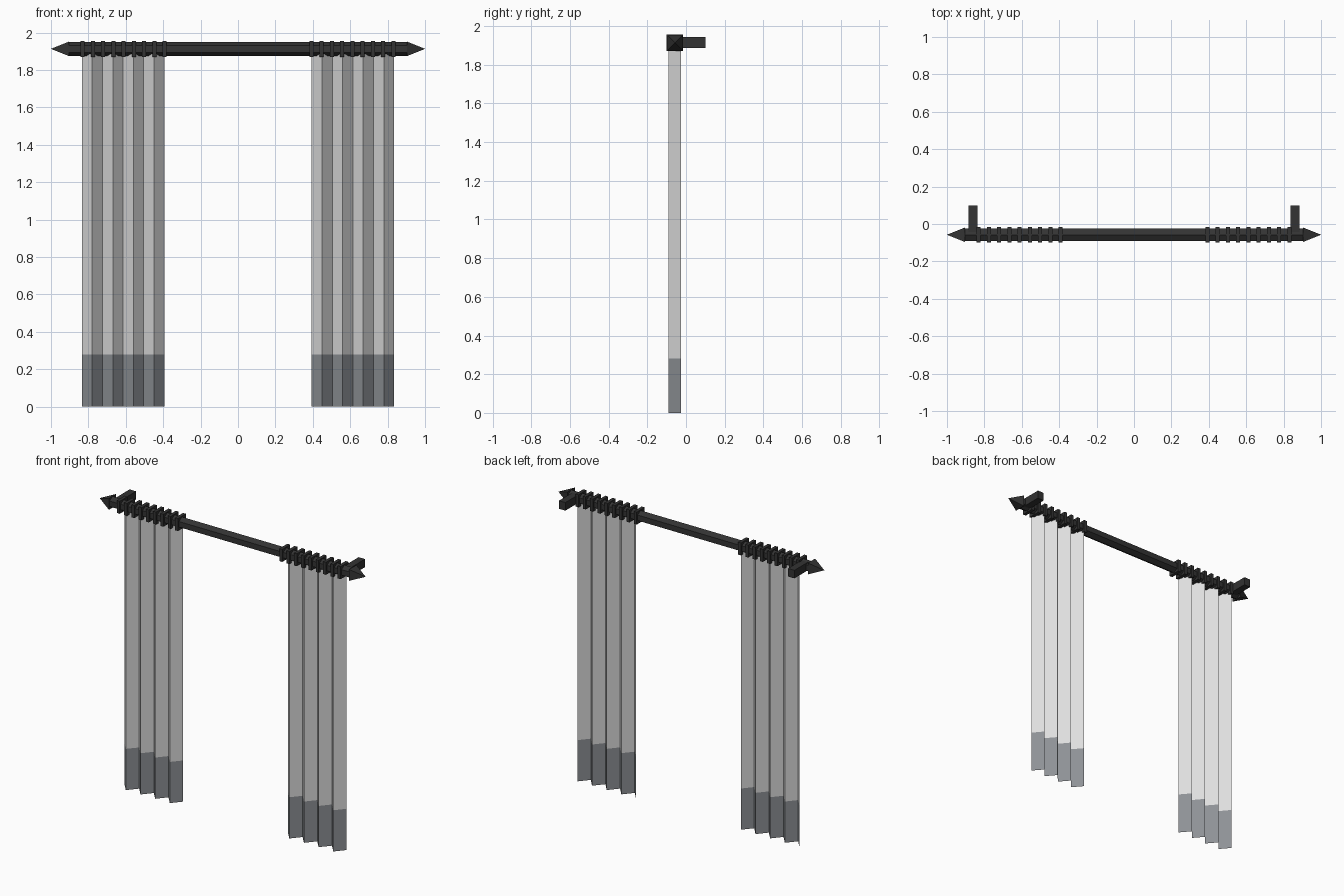
import bpy, bmesh, math
from mathutils import Matrix

if "Cube" in bpy.data.objects:
    bpy.data.objects.remove(bpy.data.objects["Cube"])

ROD_Y, ROD_Z = -0.0575, 1.913


def material(name, rgb):
    m = bpy.data.materials.new(name)
    m.diffuse_color = (*rgb, 1)
    m.use_nodes = True
    m.node_tree.nodes["Principled BSDF"].inputs["Base Color"].default_value = m.diffuse_color
    return m


black = material("black metal", (0.033, 0.033, 0.033))
cloth = material("pale cloth", (0.73, 0.73, 0.73))
trim = material("grey trim", (0.27, 0.285, 0.305))


def finish(bm, name, *mats):
    me = bpy.data.meshes.new(name)
    bm.to_mesh(me)
    bm.free()
    ob = bpy.data.objects.new(name, me)
    for m in mats:
        me.materials.append(m)
    bpy.context.collection.objects.link(ob)
    return ob


def box(name, center, size):
    bm = bmesh.new()
    bmesh.ops.create_cube(bm, size=1, matrix=Matrix.Translation(center) @ Matrix.Diagonal((*size, 1)))
    return finish(bm, name, black)


def cone(name, sides, r1, r2, depth, x, direction=1, roll=0):
    # cone or prism lying along the x axis
    bm = bmesh.new()
    mat = (Matrix.Translation((x, ROD_Y, ROD_Z))
           @ Matrix.Rotation(direction * math.pi / 2, 4, 'Y')
           @ Matrix.Rotation(roll, 4, 'Z'))
    bmesh.ops.create_cone(bm, cap_ends=True, segments=sides, radius1=r1, radius2=r2, depth=depth, matrix=mat)
    bmesh.ops.remove_doubles(bm, verts=bm.verts, dist=1e-5)
    return finish(bm, name, black)


def curtain(name, x0, x1, folds=8):
    # accordion sheet with a darker hem
    bm = bmesh.new()
    rows = []
    for i in range(folds + 1):
        x = x0 + (x1 - x0) * i / folds
        y = -0.026 if i % 2 == 0 else -0.091
        rows.append([bm.verts.new((x, y, z)) for z in (0, 0.28, 1.885)])
    for a, b in zip(rows, rows[1:]):
        for k in range(2):
            f = bm.faces.new((a[k], b[k], b[k + 1], a[k + 1]))
            f.material_index = 1 - k
    return finish(bm, name, cloth, trim)


# hexagonal rod, flat on top
cone("rod", 6, 0.0375, 0.0375, 1.81, 0, roll=math.pi / 2)

for side, label in ((-1, "left"), (1, "right")):
    # pyramid finial and wall bracket
    cone(label + "_finial", 4, 0.039 * math.sqrt(2), 0, 0.097, side * 0.9515, side, math.pi / 4)
    box(label + "_bracket", (side * 0.861, 0.0225, 1.915), (0.048, 0.155, 0.055))
    # square rings
    for i in range(9):
        box(f"{label}_ring_{i + 1}", (side * (0.392 + i * 0.0548), ROD_Y, ROD_Z), (0.022, 0.085, 0.085))

# pleated curtains
curtain("left_curtain", -0.835, -0.394)
curtain("right_curtain", 0.394, 0.835)
